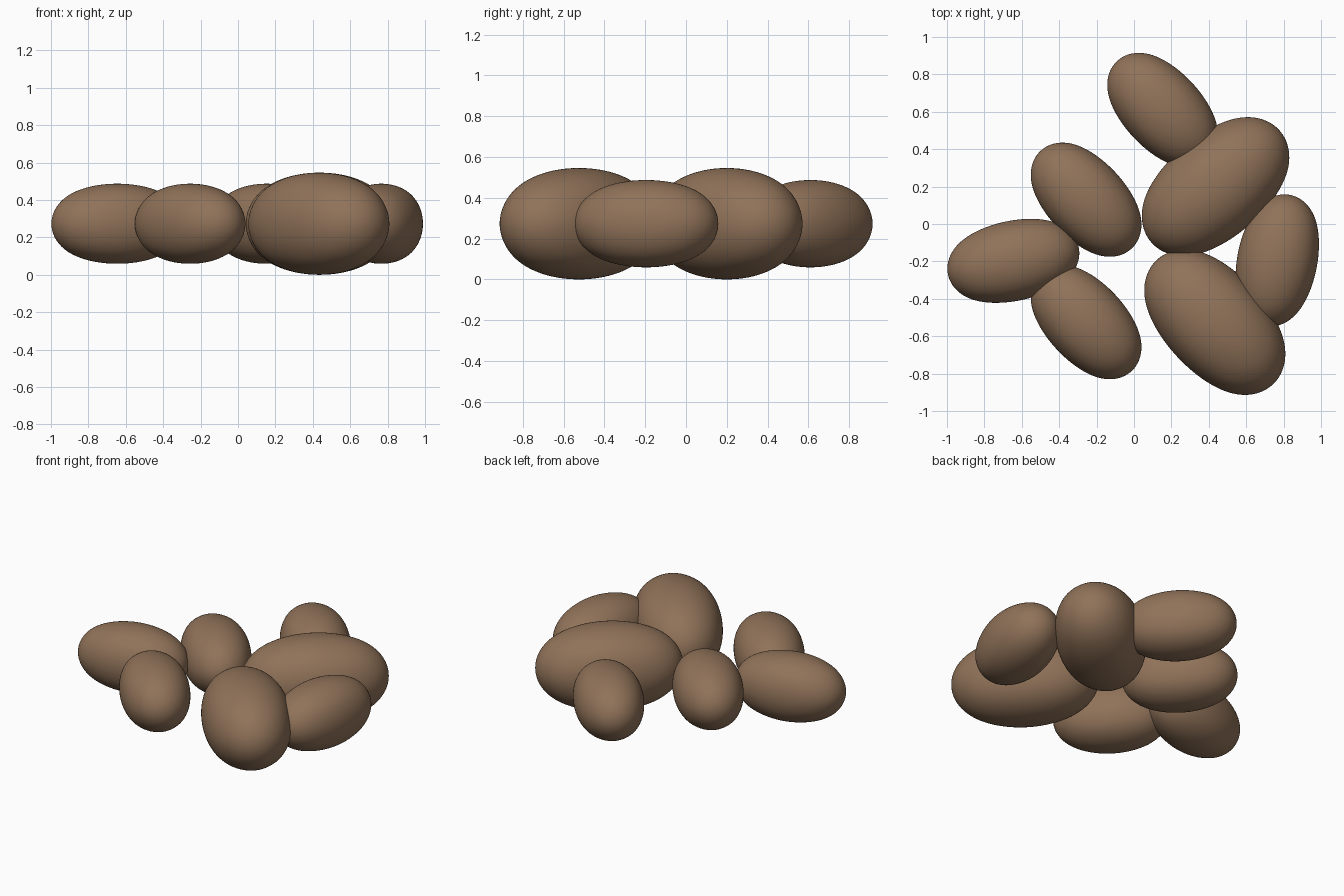
import bpy
from math import radians

if "Cube" in bpy.data.objects:
    bpy.data.objects.remove(bpy.data.objects["Cube"])

mat = bpy.data.materials.new("brown")
mat.diffuse_color = (0.28, 0.17, 0.10, 1)
mat.use_nodes = True
mat.node_tree.nodes["Principled BSDF"].inputs["Base Color"].default_value = mat.diffuse_color

LIMIT = 0.8395   # half size of a fully subdivided cube of half size 1
Z = 0.273


def bean(name, x, y, angle, length, radius):
    """Rounded bean: a stretched cube smoothed by subdivision."""
    bpy.ops.mesh.primitive_cube_add(size=2 / LIMIT, location=(x, y, Z),
                                    rotation=(0, 0, radians(angle)))
    ob = bpy.context.object
    ob.name = name
    ob.scale = (length, radius, radius)
    sub = ob.modifiers.new("smooth", 'SUBSURF')
    sub.levels = sub.render_levels = 5
    for p in ob.data.polygons:
        p.use_smooth = True
    ob.data.materials.append(mat)


# small beans
for i, (x, y, a) in enumerate([(-0.645, -0.197, 12), (-0.256, 0.13, -47),
                               (-0.256, -0.525, -47), (0.153, 0.61, -47),
                               (0.766, -0.195, 79)]):
    bean(f"small_bean_{i + 1}", x, y, a, 0.357, 0.214)

# large beans
for i, (x, y, a) in enumerate([(0.436, 0.2, 41), (0.432, -0.525, -47)]):
    bean(f"large_bean_{i + 1}", x, y, a, 0.455, 0.273)
